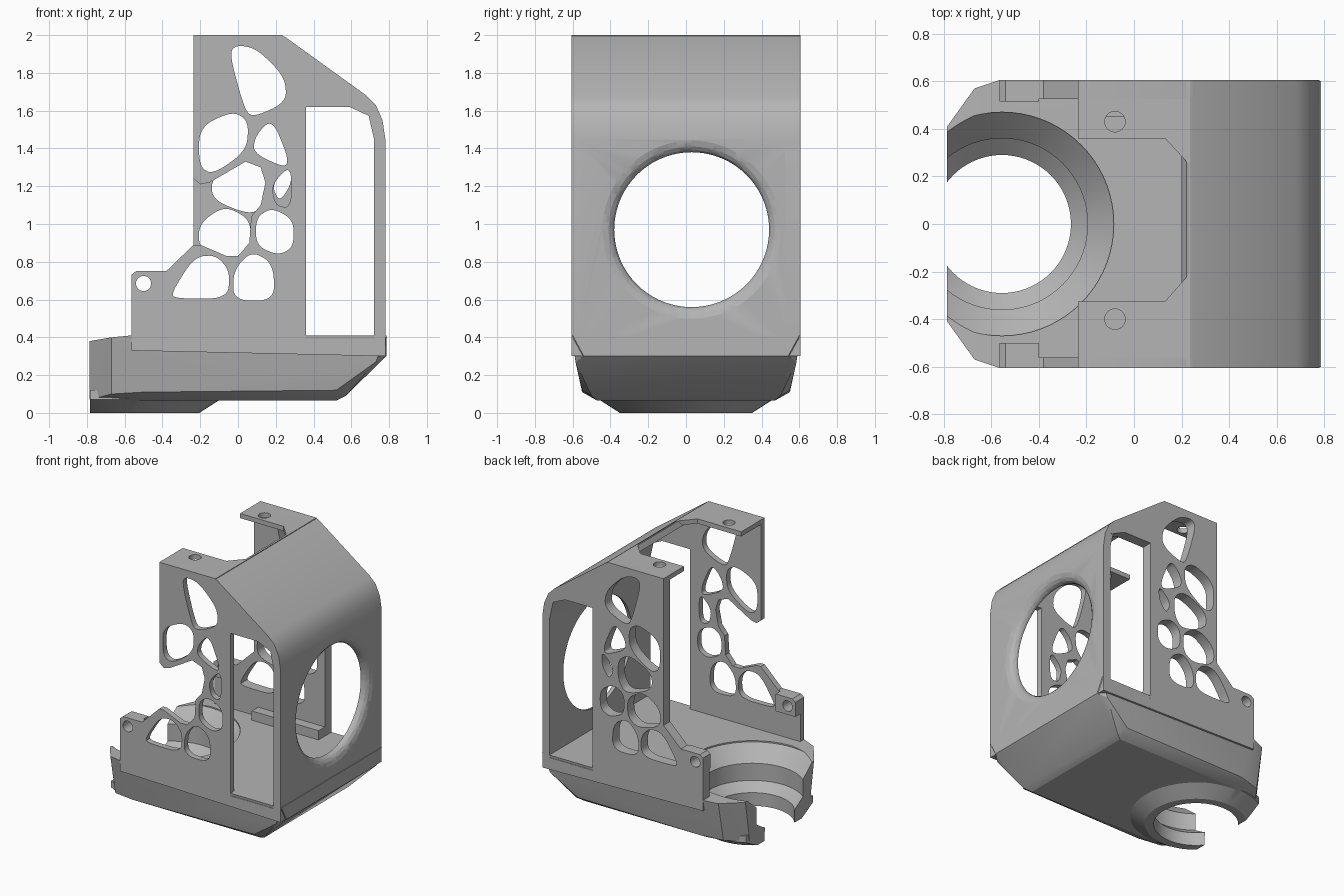
import bpy, bmesh, math
from mathutils import Vector, Matrix

if "Cube" in bpy.data.objects:
    bpy.data.objects.remove(bpy.data.objects["Cube"], do_unlink=True)

# One grey plastic for every part
grey = bpy.data.materials.new("grey_plastic")
grey.use_nodes = True
shade = (0.46, 0.46, 0.46, 1)
grey.diffuse_color = shade
grey.node_tree.nodes["Principled BSDF"].inputs["Base Color"].default_value = shade


def select_only(obj):
    bpy.ops.object.select_all(action="DESELECT")
    obj.select_set(True)
    bpy.context.view_layer.objects.active = obj


def finish(obj, angle=30):
    obj.data.materials.clear()
    obj.data.materials.append(grey)
    select_only(obj)
    bpy.ops.object.shade_smooth_by_angle(angle=math.radians(angle))
    return obj


def circle(x, y, radius, sides=32):
    turn = math.tau / sides
    return [(x + radius * math.cos(i * turn), y + radius * math.sin(i * turn)) for i in range(sides)]


def rounded(points, passes=3):
    """Soften a closed polygon by repeatedly cutting its corners."""
    pts = [Vector(p) for p in points]
    middle = sum(pts, Vector((0, 0))) / len(pts)
    pts = [middle + (p - middle) * 1.05 for p in pts]
    for _ in range(passes):
        cut = []
        for a, b in zip(pts, pts[1:] + pts[:1]):
            cut += [a.lerp(b, 0.22), a.lerp(b, 0.78)]
        pts = cut
    return pts


def panel(name, loops, low, high, upright=True):
    """Flat panel with holes; upright panels lie in xz and span low..high in y."""
    curve = bpy.data.curves.new(name, "CURVE")
    curve.dimensions = "2D"
    curve.fill_mode = "BOTH"
    curve.extrude = (high - low) / 2
    for loop in loops:
        spline = curve.splines.new("POLY")
        spline.points.add(len(loop) - 1)
        for point, (u, v) in zip(spline.points, loop):
            point.co = (u, v, 0, 1)
        spline.use_cyclic_u = True
    obj = bpy.data.objects.new(name, curve)
    bpy.context.collection.objects.link(obj)
    select_only(obj)
    bpy.ops.object.convert(target="MESH")
    centre = (low + high) / 2
    if upright:
        move = Matrix.Translation((0, centre, 0)) @ Matrix.Rotation(math.pi / 2, 4, "X")
    else:
        move = Matrix.Translation((0, 0, centre))
    obj.data.transform(move)
    bm = bmesh.new()
    bm.from_mesh(obj.data)
    bmesh.ops.remove_doubles(bm, verts=bm.verts, dist=0.0001)
    bmesh.ops.recalc_face_normals(bm, faces=bm.faces)
    bm.to_mesh(obj.data)
    bm.free()
    return finish(obj)


def mesh_object(name, bm):
    bmesh.ops.recalc_face_normals(bm, faces=bm.faces)
    mesh = bpy.data.meshes.new(name)
    bm.to_mesh(mesh)
    bm.free()
    obj = bpy.data.objects.new(name, mesh)
    bpy.context.collection.objects.link(obj)
    return obj


def lathe(name, profile, matrix, sides=72):
    """Solid of revolution from (radius, height) pairs, closed at both ends."""
    bm = bmesh.new()
    rings = [[bm.verts.new((x, y, h)) for x, y in circle(0, 0, r, sides)] for r, h in profile]
    for a, b in zip(rings, rings[1:]):
        for i in range(sides):
            j = (i + 1) % sides
            bm.faces.new((a[i], a[j], b[j], b[i]))
    bm.faces.new(rings[0])
    bm.faces.new(rings[-1])
    bm.transform(matrix)
    return mesh_object(name, bm)


def boolean(obj, tool, operation="DIFFERENCE"):
    mod = obj.modifiers.new("cut", "BOOLEAN")
    mod.operation = operation
    mod.solver = "EXACT"
    mod.object = tool
    select_only(obj)
    bpy.ops.object.modifier_apply(modifier=mod.name)
    bpy.data.objects.remove(tool, do_unlink=True)


# Irregular openings in the side walls
cells = {
    "top": [(-.04, 1.9), (0, 1.94), (.1, 1.92), (.24, 1.78), (.25, 1.65), (.07, 1.57), (.03, 1.64)],
    "upper": [(-.2, 1.51), (-.03, 1.59), (.05, 1.54), (.04, 1.39), (-.13, 1.27), (-.2, 1.31)],
    "wedge": [(.08, 1.38), (.1, 1.47), (.18, 1.55), (.26, 1.36), (.25, 1.3)],
    "middle": [(-.13, 1.25), (.05, 1.34), (.14, 1.28), (.14, 1.14), (.08, 1.05), (-.13, 1.13)],
    "centre": [(-.2, 1), (-.07, 1.09), (.06, 1.02), (.06, .88), (-.02, .82), (-.2, .87)],
    "side": [(.1, 1.03), (.18, 1.08), (.29, 1.02), (.29, .88), (.21, .84), (.1, .89)],
    "low_left": [(-.35, .63), (-.23, .82), (-.12, .83), (-.05, .75), (-.06, .61), (-.31, .61)],
    "low_right": [(-.02, .75), (.07, .85), (.18, .79), (.19, .6), (-.02, .6)],
}
shared = [rounded(p) for name, p in cells.items() if name not in ("middle", "centre")]
inner = [rounded(cells[name]) for name in ("middle", "centre")]
triangle = rounded([(.18, 1.21), (.28, 1.31), (.28, 1.21), (.22, 1.12)])
pebble = rounded([(.18, 1.21), (.28, 1.31), (.28, 1.09), (.2, 1.1)])
window = [(.36, .39), (.72, .39), (.72, 1.56), (.59, 1.62), (.36, 1.62)]
bolt_hole = circle(-.5, .685, .04)

# Side walls: full at the back, broken open along one edge at the front
shell = [(.78, .3), (.78, 1.45), (.765, 1.55), (.73, 1.63), (.68, 1.68), (.25, 1.99), (.22, 2), (-.235, 2)]
foot = [(-.235, .89), (-.38, .75), (-.54, .75), (-.565, .73), (-.565, .33)]
bite = [(-.235, 1.24), (-.2, 1.21), (-.15, 1.22), (.04, 1.33), (.12, 1.3), (.145, 1.22), (.12, 1.1),
        (.07, 1.04), (.06, .9), (0, .83), (-.06, .83), (-.2, .89)]
panel("back_wall", [shell + foot, window, triangle, bolt_hole] + shared + inner, .525, .605)
panel("front_wall", [shell + bite + foot, window, pebble, bolt_hole] + shared, -.605, -.56)

# Bolt lugs at the open end
lug = [(-.565, .62), (-.4, .62), (-.4, .75), (-.54, .75), (-.565, .73)]
panel("front_lug", [lug, bolt_hole], -.6, -.5)
panel("back_lug", [lug, bolt_hole], .515, .6)

# Sloping roof running down into the fan wall, with a flared round opening
lining = [(.2, 1.96), (.24, 1.95), (.64, 1.65), (.69, 1.58), (.72, 1.45), (.72, .3)]
fan_wall = panel("roof_and_fan_wall", [shell[:7] + lining], -.603, .603)
flare = [(.41, .6), (.41, .735), (.42, .755), (.44, .77), (.475, .781), (.5, .79)]
boolean(fan_wall, lathe("fan_cutter", flare, Matrix.Translation((0, .03, .97)) @
                        Matrix(((0, 0, 1, 0), (1, 0, 0, 0), (0, 1, 0, 0), (0, 0, 0, 1)))))
finish(fan_wall, 40)

# Top plate with a notch and two screw tabs
plate = [(-.235, -.605), (.235, -.605), (.235, .605), (-.235, .605), (-.235, .36), (.13, .36),
         (.232, .25), (.232, -.21), (.13, -.325), (-.235, -.325)]
panel("top_plate", [plate, circle(-.08, .43, .043), circle(-.08, -.4, .043)], 1.965, 2, upright=False)

# Low ledge inside the back wall
panel("inner_ledge", [[(-.2, .4), (.36, .4), (.36, .48), (-.2, .48)]], .45, .53)

# Base: tapered tray, mirrored in y
half = [(-.785, .41, .38), (-.67, .57, .4), (-.565, .605, .41), (.72, .605, .41), (.785, .6, .41),
        (.785, .54, .3), (.73, .585, .27), (.74, .5, .255), (.57, .5, .09), (.52, .55, .12),
        (.52, .47, .065), (-.5, .47, .065), (-.5, .55, .11), (-.67, .51, .1), (-.785, .36, .07)]
bm = bmesh.new()
for side in (-1, 1):
    for x, y, z in half:
        bm.verts.new((x, side * y, z))
hull = bmesh.ops.convex_hull(bm, input=bm.verts)
bmesh.ops.delete(bm, geom=list({g for g in hull["geom_interior"] + hull["geom_unused"]}), context="VERTS")
bmesh.ops.dissolve_limit(bm, angle_limit=math.radians(2), verts=bm.verts, edges=bm.edges)
base = mesh_object("base", bm)

# Round nozzle pad below, trimmed flush with the open end
axis = Matrix.Translation((-.555, 0, 0))
pad = lathe("nozzle_pad", [(.35, 0), (.46, .07), (.46, .12)], axis)
bm = bmesh.new()
bm.from_mesh(pad.data)
cut = bmesh.ops.bisect_plane(bm, geom=bm.verts[:] + bm.edges[:] + bm.faces[:],
                             plane_co=(-.783, 0, 0), plane_no=(-1, 0, 0), clear_outer=True)
bmesh.ops.holes_fill(bm, edges=[e for e in cut["geom_cut"] if isinstance(e, bmesh.types.BMEdge)])
bmesh.ops.recalc_face_normals(bm, faces=bm.faces)
bm.to_mesh(pad.data)
bm.free()
boolean(base, pad, "UNION")

# Stepped bore through the nozzle end
bore = [(.29, -.1), (.29, .1), (.36, .16), (.36, .29), (.47, .4), (.47, .5)]
boolean(base, lathe("bore_cutter", bore, axis))
finish(base, 25)
